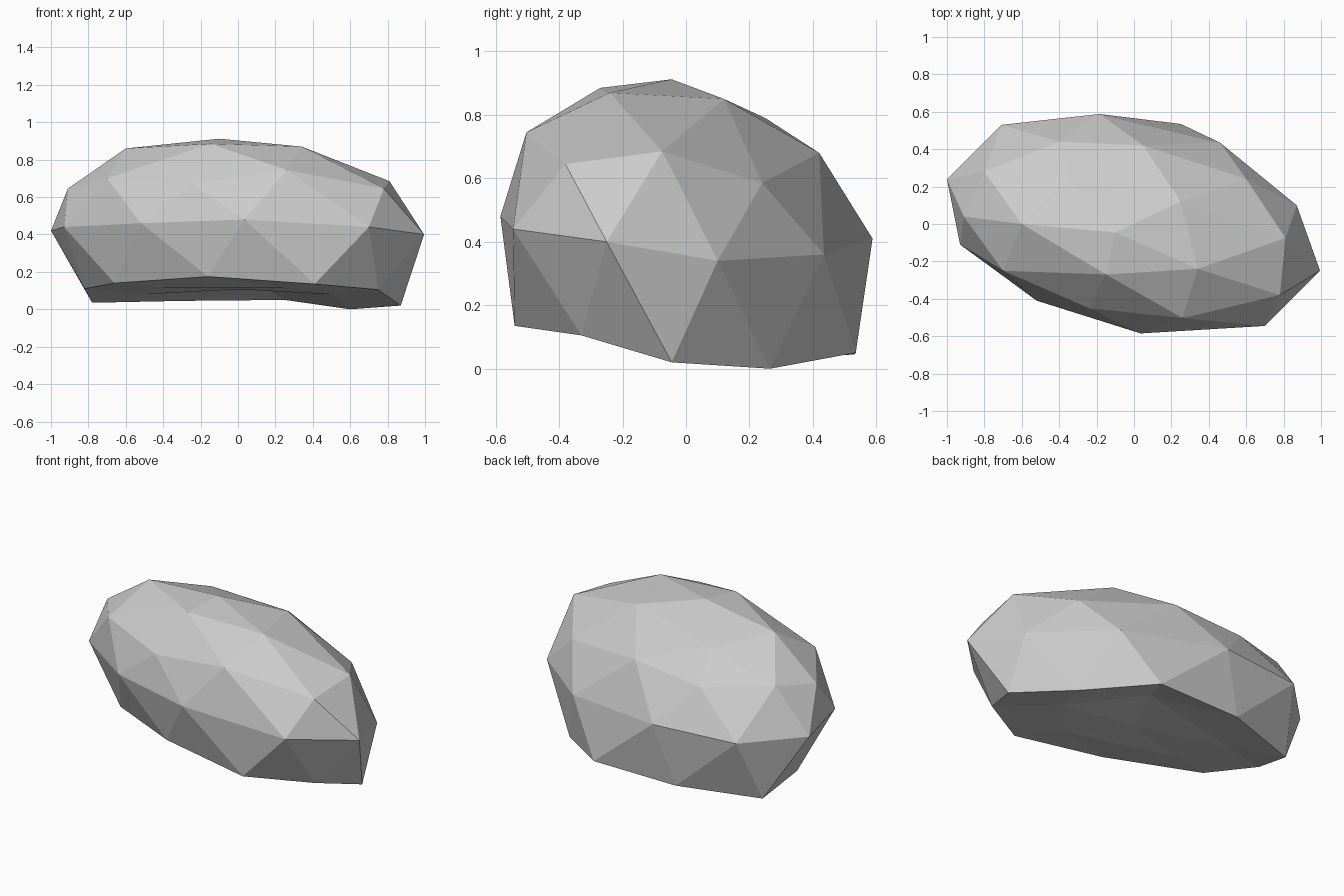
import bpy, bmesh

if "Cube" in bpy.data.objects:
    bpy.data.objects.remove(bpy.data.objects["Cube"])

# Cross-section rings of the boulder, top to bottom
crown = [(-.10, -.045, .912), (-.15, -.27, .885), (.34, -.24, .87),
         (.25, .12, .85), (-.35, .25, .79), (-.60, 0, .86)]
shoulder = [(-.91, .04, .645), (-.70, -.25, .70), (-.24, -.45, .67),
            (.26, -.503, .745), (.78, -.38, .645), (.81, -.075, .685),
            (.60, .24, .585), (.05, .42, .68), (-.40, .44, .64), (-.80, .28, .69)]
girth = [(-1, .24, .42), (-.93, -.11, .44), (-.52, -.41, .46), (.035, -.585, .48),
         (.70, -.545, .44), (.995, -.25, .40), (.87, .10, .34),
         (.46, .435, .36), (-.185, .588, .41), (-.71, .53, .41)]
rim = [(-.82, .10, .11), (-.66, -.19, .14), (-.16, -.46, .175), (.41, -.54, .135),
       (.75, -.33, .105), (.87, -.045, .02), (.60, .265, 0), (.25, .535, .05),
       (-.30, .53, .045), (-.78, .375, .035)]
# Underside ring and its hub
base = [(-.40, -.12, .115), (.24, -.30, .115), (.49, -.03, .08),
        (.15, .32, .11), (-.50, .20, .08)]

# Faceted outer shell
bm = bmesh.new()
for ring in (crown, shoulder, girth):
    for p in ring:
        bm.verts.new(p)
rim_verts = [bm.verts.new(p) for p in rim]
bmesh.ops.convex_hull(bm, input=list(bm.verts))
bmesh.ops.delete(bm, geom=[f for f in bm.faces if all(v in rim_verts for v in f.verts)],
                 context='FACES_ONLY')
bmesh.ops.delete(bm, geom=[e for e in bm.edges if not e.link_faces], context='EDGES')

# Shallow hollow underneath
inner = [bm.verts.new(p) for p in base]
hub = bm.verts.new((0, 0, .107))
for i in range(5):
    a, b = inner[i], inner[(i + 1) % 5]
    r0, r1, r2 = (rim_verts[(2 * i + k) % 10] for k in (1, 2, 3))
    for tri in ((r0, r1, a), (r1, b, a), (r1, r2, b), (a, b, hub)):
        bm.faces.new(tri)
bmesh.ops.recalc_face_normals(bm, faces=list(bm.faces))

mesh = bpy.data.meshes.new("boulder")
bm.to_mesh(mesh)
bm.free()
bpy.context.collection.objects.link(bpy.data.objects.new("boulder", mesh))
